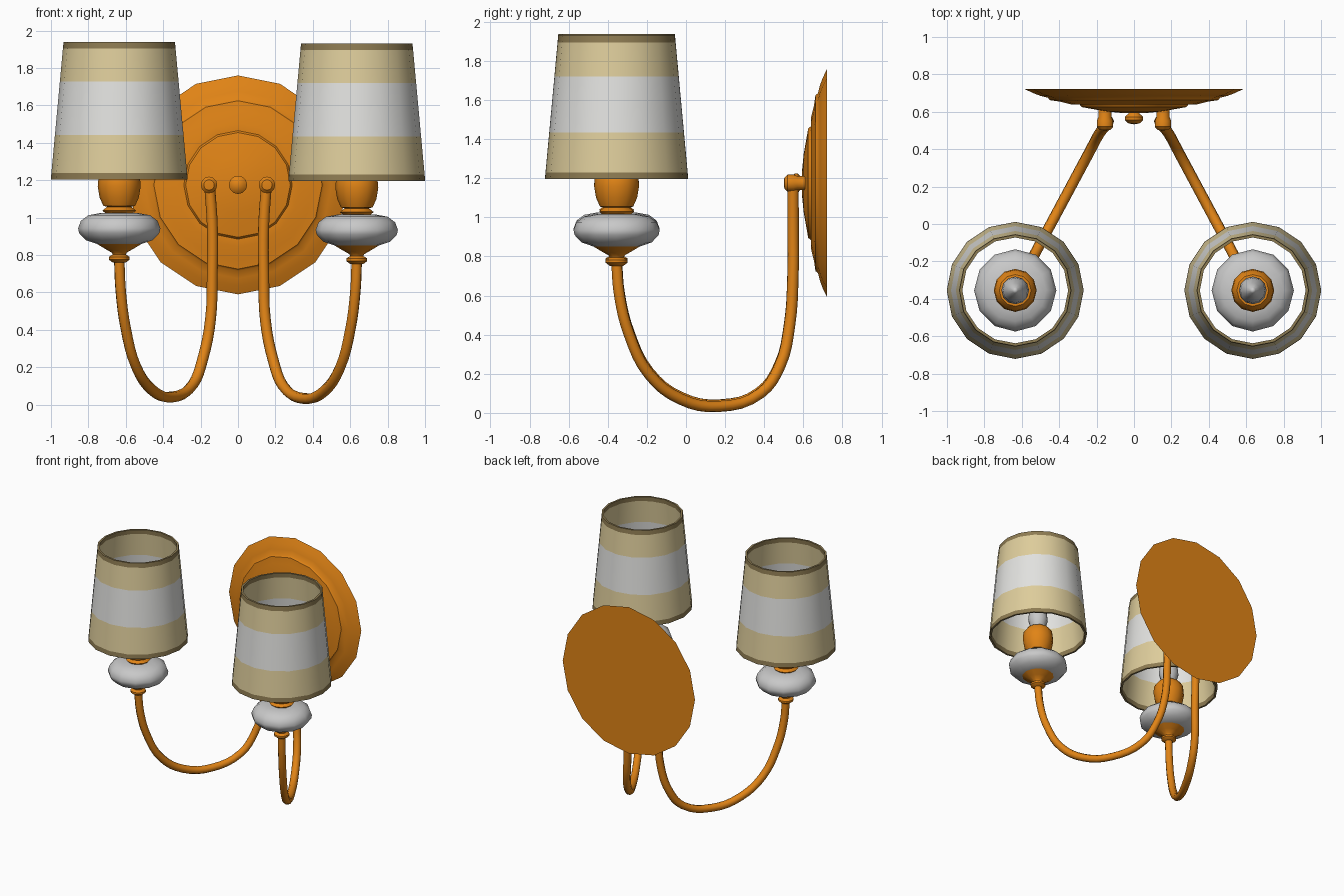
import bpy, bmesh, math
from mathutils import Matrix, Vector

if "Cube" in bpy.data.objects:
    bpy.data.objects.remove(bpy.data.objects["Cube"])


def material(name, rgb):
    m = bpy.data.materials.new(name)
    m.diffuse_color = (*rgb, 1)
    m.use_nodes = True
    m.node_tree.nodes["Principled BSDF"].inputs["Base Color"].default_value = m.diffuse_color
    return m


BRASS = material("orange_brass", (0.75, 0.23, 0.008))
CERAMIC = material("grey_ceramic", (0.58, 0.58, 0.58))
WHITE = material("shade_white", (0.76, 0.76, 0.74))
TAN = material("shade_tan", (0.73, 0.61, 0.33))
TRIM = material("shade_trim", (0.27, 0.20, 0.085))


def finish(ob, angle=40):
    bpy.ops.object.select_all(action='DESELECT')
    ob.select_set(True)
    bpy.context.view_layer.objects.active = ob
    bpy.ops.object.shade_smooth_by_angle(angle=math.radians(angle))


def lathe(name, profile, loc, mats, segs=16, face_mats=None, to_wall=False, closed=False):
    """Spin (radius, height) points about z; to_wall turns the axis to +y."""
    bm = bmesh.new()
    rings = []
    for r, h in profile:
        if r < 1e-6:
            rings.append([bm.verts.new((0, 0, h))])
        else:
            rings.append([bm.verts.new((r * math.cos(2 * math.pi * i / segs),
                                        r * math.sin(2 * math.pi * i / segs), h))
                          for i in range(segs)])
    pairs = list(zip(rings, rings[1:] + ([rings[0]] if closed else [])))
    for k, (a, b) in enumerate(pairs):
        for i in range(segs):
            j = (i + 1) % segs
            if len(a) == 1:
                vs = (a[0], b[j], b[i])
            elif len(b) == 1:
                vs = (a[i], a[j], b[0])
            else:
                vs = (a[i], a[j], b[j], b[i])
            f = bm.faces.new(vs)
            if face_mats:
                f.material_index = face_mats[k]
    bmesh.ops.recalc_face_normals(bm, faces=bm.faces)
    if to_wall:
        bmesh.ops.transform(bm, matrix=Matrix.Rotation(-math.pi / 2, 4, 'X'), verts=bm.verts)
    me = bpy.data.meshes.new(name)
    bm.to_mesh(me)
    bm.free()
    for m in mats:
        me.materials.append(m)
    ob = bpy.data.objects.new(name, me)
    bpy.context.collection.objects.link(ob)
    ob.location = loc
    finish(ob)
    return ob


def tube(name, points, radius, mat):
    cu = bpy.data.curves.new(name, 'CURVE')
    cu.dimensions = '3D'
    cu.bevel_depth = radius
    cu.bevel_resolution = 2
    cu.resolution_u = 4
    cu.use_fill_caps = True
    sp = cu.splines.new('BEZIER')
    sp.bezier_points.add(len(points) - 1)
    for bp, p in zip(sp.bezier_points, points):
        bp.co = p
        bp.handle_left_type = bp.handle_right_type = 'AUTO'
    cu.materials.append(mat)
    ob = bpy.data.objects.new(name, cu)
    bpy.context.collection.objects.link(ob)
    bpy.ops.object.select_all(action='DESELECT')
    ob.select_set(True)
    bpy.context.view_layer.objects.active = ob
    bpy.ops.object.convert(target='MESH')
    finish(bpy.context.view_layer.objects.active, 60)


# Stepped wall plate (heights are y values) and its centre knob
plate = [(0, .592), (.06, .593), (.15, .602), (.28, .625), (.29, .638), (.33, .638),
         (.40, .655), (.45, .662), (.46, .675), (.50, .685), (.54, .70), (.585, .722), (0, .722)]
lathe("wall_plate", plate, (0, 0, 1.175), [BRASS], 16, to_wall=True)
knob = [(0, .533), (.03, .538), (.049, .556), (.049, .572), (.03, .59), (.02, .61)]
lathe("centre_knob", knob, (0, 0, 1.175), [BRASS], 12, to_wall=True)

# Profiles shared by both lamps
lower_cup = [(0, .75), (.035, .752), (.056, .768), (.056, .782), (.035, .795), (.04, .805),
             (.075, .825), (.12, .852), (0, .86)]
bowl = [(0, .845), (.11, .848), (.18, .872), (.215, .91), (.22, .935), (.205, .975),
        (.165, 1.005), (.10, 1.017), (0, 1.017)]
socket = [(0, 1.01), (.07, 1.012), (.09, 1.03), (.065, 1.05), (.085, 1.055), (.105, 1.10),
          (.115, 1.16), (.11, 1.215), (.085, 1.25), (0, 1.255)]
bulb = [(.045, 1.25), (.06, 1.28), (.074, 1.33), (.066, 1.40), (.04, 1.47), (.015, 1.53), (0, 1.54)]

# Banded shade: outer wall going up, inner wall coming back down
band_z = [1.195, 1.23, 1.435, 1.72, 1.895, 1.93]
bands = [2, 1, 0, 1, 2]


def wall(offset):
    return [(.366 - (z - 1.195) / .735 * .068 - offset, z) for z in band_z]


shade = wall(0) + wall(.015)[::-1]
shade_mats = bands + [2] + bands[::-1] + [2]

# Arm path as (y, z); x follows the slanted vertical plane of the arm
arm = [(.547, 1.17), (.548, .95), (.547, .70), (.53, .45), (.48, .24), (.38, .10), (.17, .033),
       (-.03, .072), (-.19, .20), (-.29, .40), (-.34, .60), (-.355, .77)]

for side, s, dz in (("right", 1, 0), ("left", -1, .008)):
    base = (s * .635, -.355, dz)
    tube(side + "_arm", [(s * (.15 + (.55 - y) * .536 - (.014 if .4 < z < 1.1 and y > .4 else 0)),
                          y, z + dz * (z < .9)) for y, z in arm], .029, BRASS)
    # Rounded joint running from the arm top into the wall plate
    joint = [(0, .50), (.028, .503), (.044, .52), (.044, .55), (.036, .57), (.036, .62)]
    ob = lathe(side + "_arm_joint", joint, (s * .155, 0, 1.175), [BRASS], 12, to_wall=True)
    lathe(side + "_lower_cup", lower_cup, base, [BRASS], 12)
    lathe(side + "_ceramic_bowl", bowl, base, [CERAMIC], 12)
    lathe(side + "_socket", socket, base, [BRASS], 12)
    lathe(side + "_bulb", bulb, base, [CERAMIC], 12)
    lathe(side + "_shade", shade, base, [WHITE, TAN, TRIM], 16, shade_mats, closed=True)
